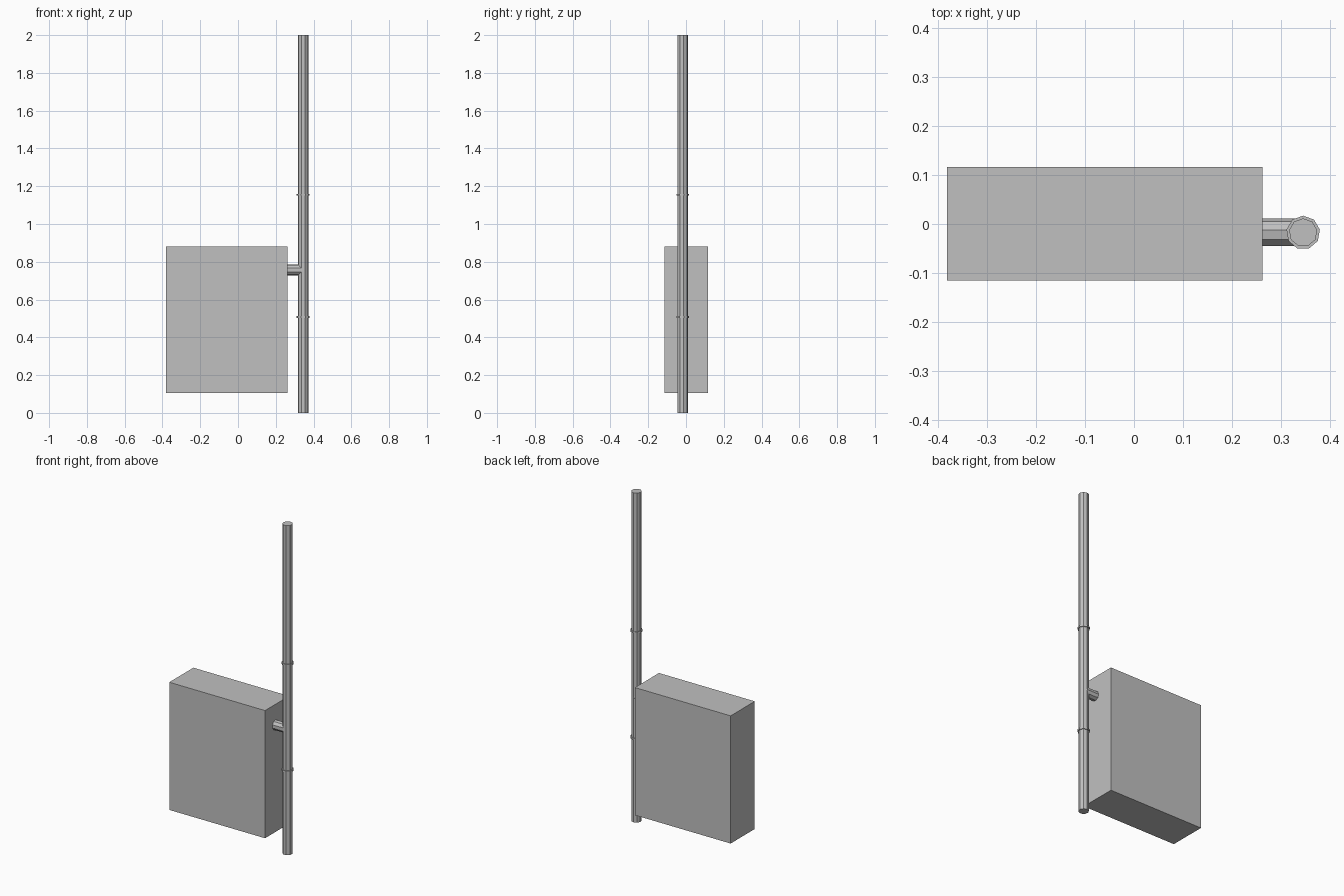
import bpy
import bmesh
from math import radians
from mathutils import Matrix, Vector

default = bpy.data.objects.get("Cube")
if default:
    bpy.data.objects.remove(default, do_unlink=True)

# One plain grey for everything
grey = bpy.data.materials.new("plain grey")
grey.use_nodes = True
colour = (0.53, 0.53, 0.53, 1)
grey.diffuse_color = colour
grey.node_tree.nodes["Principled BSDF"].inputs["Base Color"].default_value = colour

POLE_X, POLE_Y, PIPE_Z = 0.345, -0.0175, 0.757
RADIUS, SIDES = 0.029, 9


def finish(name, bm):
    mesh = bpy.data.meshes.new(name)
    bm.to_mesh(mesh)
    bm.free()
    mesh.materials.append(grey)
    obj = bpy.data.objects.new(name, mesh)
    bpy.context.collection.objects.link(obj)
    return obj


def tube(name, centre, length, radius, axis="Z"):
    """Nine-sided cylinder with one corner towards the back."""
    bm = bmesh.new()
    turn = Matrix.Rotation(radians(90), 4, "Y") if axis == "X" else Matrix()
    bmesh.ops.create_cone(bm, cap_ends=True, segments=SIDES, radius1=radius,
                          radius2=radius, depth=length,
                          matrix=Matrix.Translation(centre) @ turn)
    return finish(name, bm)


def box(name, low, high):
    low, high = Vector(low), Vector(high)
    bm = bmesh.new()
    bmesh.ops.create_cube(bm, size=1, matrix=Matrix.Translation((low + high) / 2)
                          @ Matrix.Diagonal((high - low).to_4d()))
    return finish(name, bm)


# Cabinet beside the pole
box("cabinet", (-0.381, -0.115, 0.105), (0.262, 0.116, 0.88))

# Upright pole and its thin joint collars
tube("pole", (POLE_X, POLE_Y, 1), 2, RADIUS)
for label, z in (("lower", 0.508), ("upper", 1.155)):
    tube(label + "_collar", (POLE_X, POLE_Y, z), 0.01, 0.0345)

# Short pipe joining the cabinet to the pole
start = 0.25
tube("connecting_pipe", ((start + POLE_X) / 2, POLE_Y, PIPE_Z),
     POLE_X - start, RADIUS, "X")
